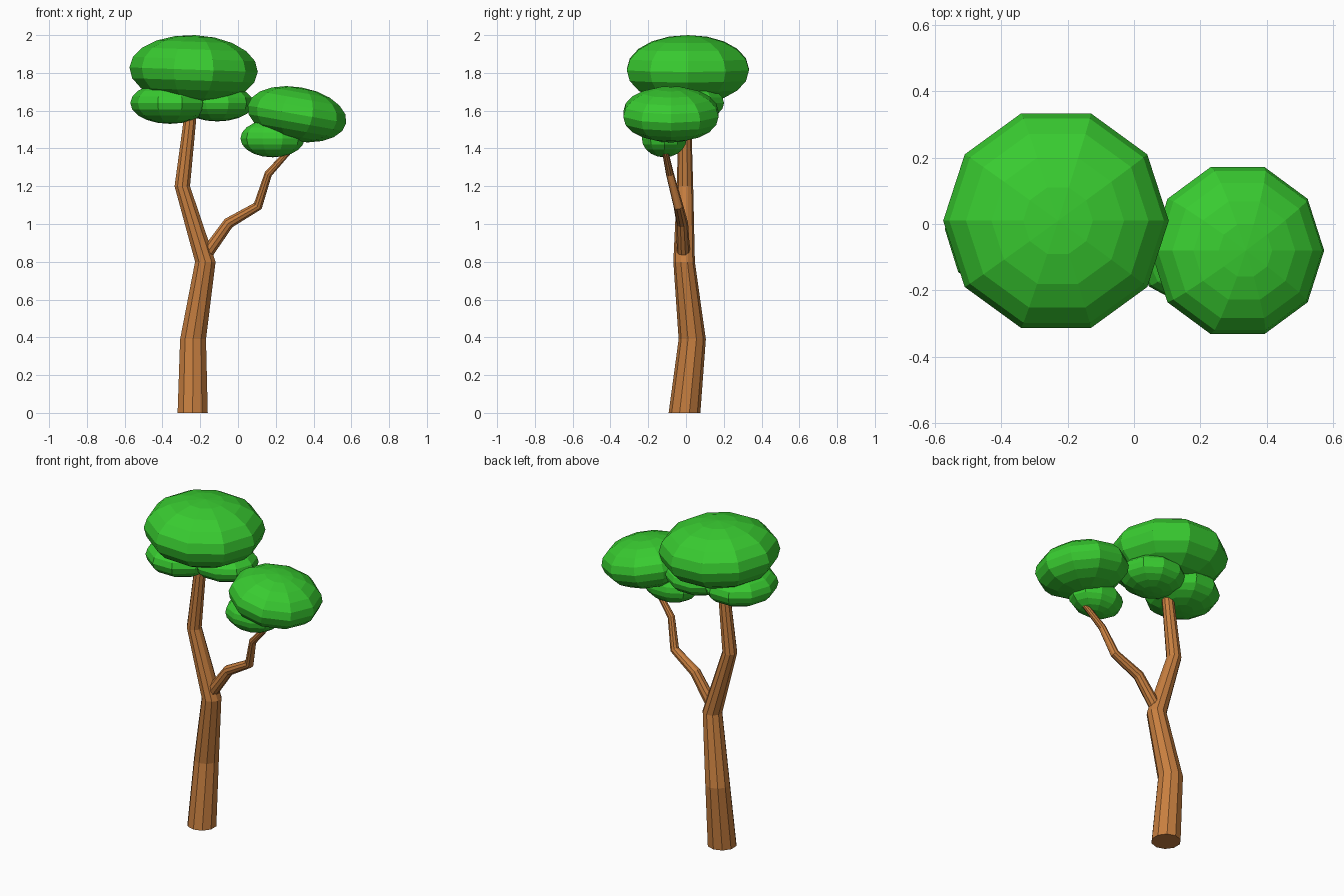
import bpy, bmesh
from math import sin, cos, pi, radians
from mathutils import Vector, Matrix

if "Cube" in bpy.data.objects:
    bpy.data.objects.remove(bpy.data.objects["Cube"])

SIDES = 10

def material(name, color):
    m = bpy.data.materials.new(name)
    m.diffuse_color = (*color, 1)
    m.use_nodes = True
    m.node_tree.nodes["Principled BSDF"].inputs["Base Color"].default_value = m.diffuse_color
    return m

bark = material("bark", (0.57, 0.21, 0.05))
leaf = material("leaf", (0.04, 0.60, 0.03))

def finish(bm, name, mat):
    bmesh.ops.recalc_face_normals(bm, faces=bm.faces)
    me = bpy.data.meshes.new(name)
    bm.to_mesh(me)
    bm.free()
    me.materials.append(mat)
    ob = bpy.data.objects.new(name, me)
    bpy.context.collection.objects.link(ob)
    return ob

def limb(name, stations, level):
    """Tapered tube through (x, y, z, radius); level keeps rings horizontal."""
    bm = bmesh.new()
    pts = [Vector(s[:3]) for s in stations]
    rings = []
    for i, p in enumerate(pts):
        t = (pts[min(i + 1, len(pts) - 1)] - pts[max(i - 1, 0)]).normalized()
        if level:
            t = Vector((0, 0, 1))
        v = Vector((0, 1, 0))
        v = (v - t * v.dot(t)).normalized()
        u = v.cross(t)
        r = stations[i][3]
        rings.append([bm.verts.new(p + r * (u * sin(2 * pi * k / SIDES) + v * cos(2 * pi * k / SIDES)))
                      for k in range(SIDES)])
    for a, b in zip(rings, rings[1:]):
        for k in range(SIDES):
            j = (k + 1) % SIDES
            bm.faces.new((a[k], a[j], b[j], b[k]))
    bm.faces.new(rings[0])
    bm.faces.new(rings[-1])
    return finish(bm, name, bark)

def foliage(name, center, radii, tilt=0):
    """Flattened faceted ball with a vertex facing +y."""
    bm = bmesh.new()
    m = (Matrix.Translation(center) @ Matrix.Rotation(radians(tilt), 4, 'Y')
         @ Matrix.Diagonal((*radii, 1)) @ Matrix.Rotation(pi / 2, 4, 'Z'))
    bmesh.ops.create_uvsphere(bm, u_segments=SIDES, v_segments=10, radius=1, matrix=m)
    return finish(bm, name, leaf)

# Trunk and side branch
limb("trunk", [(-0.24, -0.008, 0, 0.084), (-0.238, 0.033, 0.39, 0.072),
               (-0.173, -0.01, 0.80, 0.057), (-0.295, -0.005, 1.20, 0.043),
               (-0.24, -0.008, 1.68, 0.032)], True)
limb("branch", [(-0.165, -0.013, 0.845, 0.035), (-0.05, -0.02, 1.005, 0.031),
                (0.105, -0.04, 1.095, 0.026), (0.16, -0.085, 1.265, 0.021),
                (0.31, -0.12, 1.43, 0.015)], False)

# Upper crown with two smaller clumps beneath
foliage("main_crown", (-0.235, 0.01, 1.817), (0.34, 0.34, 0.183), 2)
foliage("left_clump", (-0.36, -0.015, 1.64), (0.21, 0.22, 0.11))
foliage("middle_clump", (-0.11, 0.03, 1.64), (0.193, 0.18, 0.097))

# Branch crown and its lower clump
foliage("branch_crown", (0.312, -0.08, 1.581), (0.265, 0.265, 0.144), 10)
foliage("branch_clump", (0.183, -0.115, 1.453), (0.17, 0.125, 0.10))
